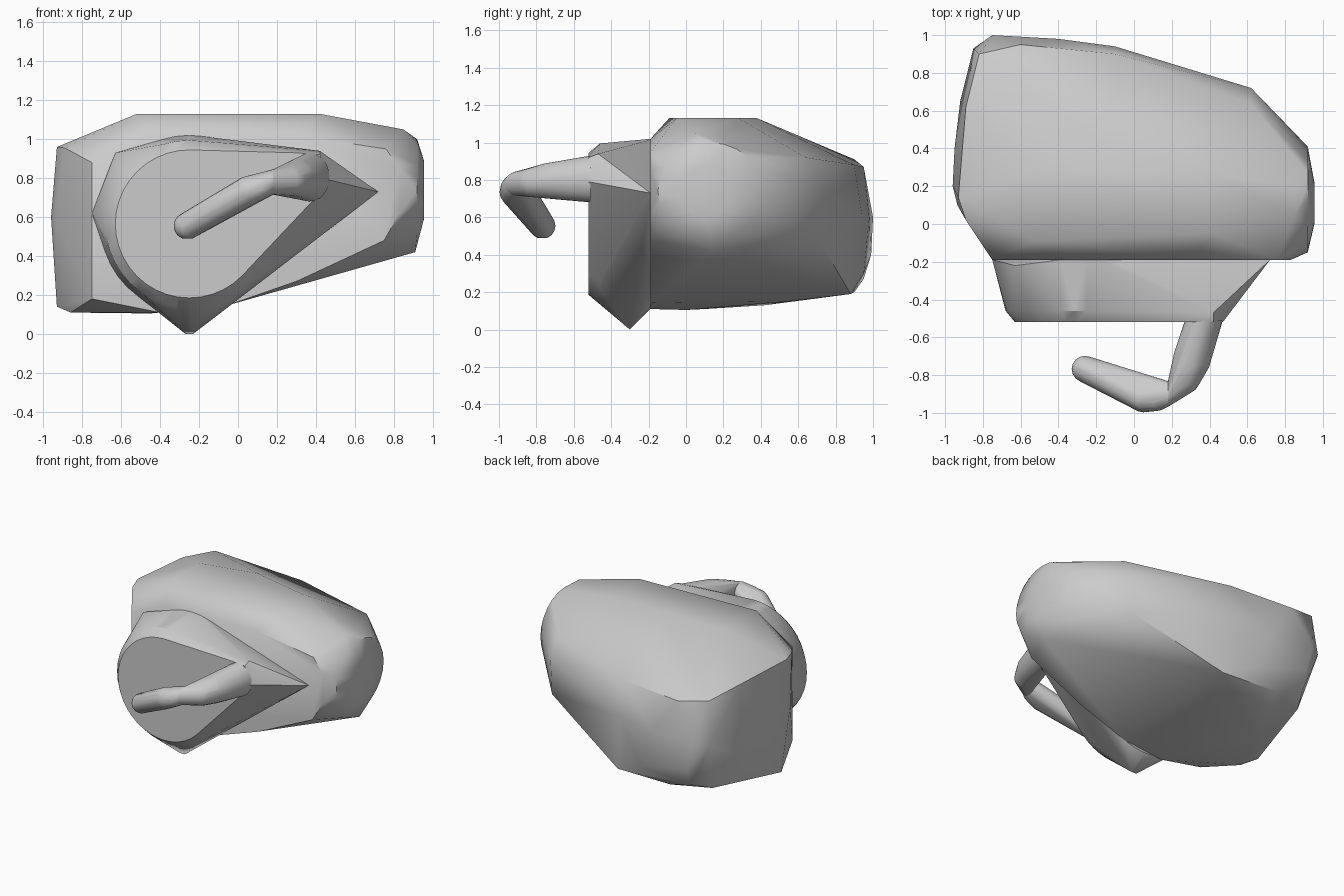
import bpy, bmesh
from math import cos, sin, pi, radians
from mathutils import Vector

cube = bpy.data.objects.get("Cube")
if cube:
    bpy.data.objects.remove(cube, do_unlink=True)

grey = bpy.data.materials.new("plain grey")
grey.use_nodes = True
COLOUR = (0.6, 0.6, 0.6, 1)
grey.diffuse_color = COLOUR
grey.node_tree.nodes["Principled BSDF"].inputs["Base Color"].default_value = COLOUR


def ring(centre, u, v, count=24):
    """Points of an ellipse spanned by the half axes u and v."""
    c, u, v = Vector(centre), Vector(u), Vector(v)
    return [c + u * cos(2 * pi * i / count) + v * sin(2 * pi * i / count)
            for i in range(count)]


def ball(centre, r):
    """Points of a sphere made of stacked rings."""
    pts = []
    for k in range(1, 8):
        a = pi * k / 8
        pts += ring(Vector(centre) + Vector((0, 0, r * cos(a))),
                    (r * sin(a), 0, 0), (0, r * sin(a), 0), 16)
    return pts


def hull(name, points, angle):
    """Wrap the points in a convex skin."""
    bm = bmesh.new()
    for p in points:
        bm.verts.new(p)
    out = bmesh.ops.convex_hull(bm, input=bm.verts)
    junk = {e for e in out["geom_interior"] + out["geom_unused"]
            if isinstance(e, bmesh.types.BMVert)}
    bmesh.ops.delete(bm, geom=list(junk), context='VERTS')
    bmesh.ops.dissolve_limit(bm, angle_limit=radians(1), verts=bm.verts, edges=bm.edges)
    bmesh.ops.recalc_face_normals(bm, faces=bm.faces)
    mesh = bpy.data.meshes.new(name)
    bm.to_mesh(mesh)
    bm.free()
    obj = bpy.data.objects.new(name, mesh)
    bpy.context.collection.objects.link(obj)
    mesh.materials.append(grey)
    bpy.ops.object.select_all(action='DESELECT')
    obj.select_set(True)
    bpy.context.view_layer.objects.active = obj
    bpy.ops.object.shade_smooth_by_angle(angle=radians(angle))


# Main body: front face, top, bottom, back, right side and rounded end
front = [(x, -.19, z) for x, z in ((-.75, .18), (-.75, .88), (-.45, 1.01), (.3, 1.02),
         (.76, .95), (.83, .85), (.83, .62), (.75, .48), (.3, .27), (-.06, .145), (-.4, .11))]
top = [(-.52, -.09, 1.13), (.42, -.05, 1.13), (.35, .28, 1.13), (-.1, .38, 1.13),
       (-.52, .29, 1.13), (-.89, .02, .955), (-.93, .14, .96), (-.89, .62, .95)]
bottom = [(-.45, 0, .105), (-.86, .1, .11), (-.75, .42, .13), (-.93, .2, .14),
          (-.05, .88, .19), (-.19, .54, .15), (-.5, .9, .2), (-.78, .8, .21)]
back = [(-.82, .9, .91), (-.6, .95, .87), (-.1, .9, .88), (.62, .64, .92),
        (.62, .72, .78), (.62, .7, .5), (-.75, 1, .6), (-.4, .98, .6), (-.1, .94, .62),
        (-.7, .99, .4), (-.7, .95, .27), (-.3, .95, .3), (-.85, .93, .6), (-.92, .65, .55)]
side = [(-.96, .2, .6), (-.935, .1, .6), (-.95, .4, .55)]
end = ring((.955, .11, .74), (0, .11, 0), (0, 0, .15))
end += ring((.92, .13, .74), (0, .28, 0), (0, 0, .26))
end += [(.91, .14, .42), (.85, .05, 1.05), (.86, .2, 1.02)]
hull("body", front + top + bottom + back + side + end, 42)

# Front housing: stepped round boss stretched into a pointed corner
boss = []
for y, r in ((-.52, .38), (-.46, .43), (-.19, .455)):
    boss += ring((-.25, y, .565), (r, 0, 0), (0, 0, r), 40)
boss += [(-.27, -.3, 0), (-.23, -.3, 0), (-.75, -.19, .62), (-.63, -.22, .93),
         (.72, -.19, .73), (.38, -.52, .68), (.47, -.52, .79), (.42, -.52, .92),
         (.3, -.52, .93), (.42, -.47, .94)]
hull("housing", boss, 30)

# Bent handle: upper arm and grip meeting at a shared round joint
joint = ring((.18, -.9, .78), (0, .068, 0), (0, 0, .065))
base = ring((.37, -.51, .805), (.1, 0, 0), (0, 0, .125))
hull("handle_arm", base + ball((.305, -.72, .795), .1) + ball((.27, -.82, .785), .08)
     + joint, 35)
hull("handle_grip", joint + ball((.12, -.925, .76), .065)
     + ball((.05, -.922, .735), .075) + ball((-.26, -.768, .555), .07), 35)
